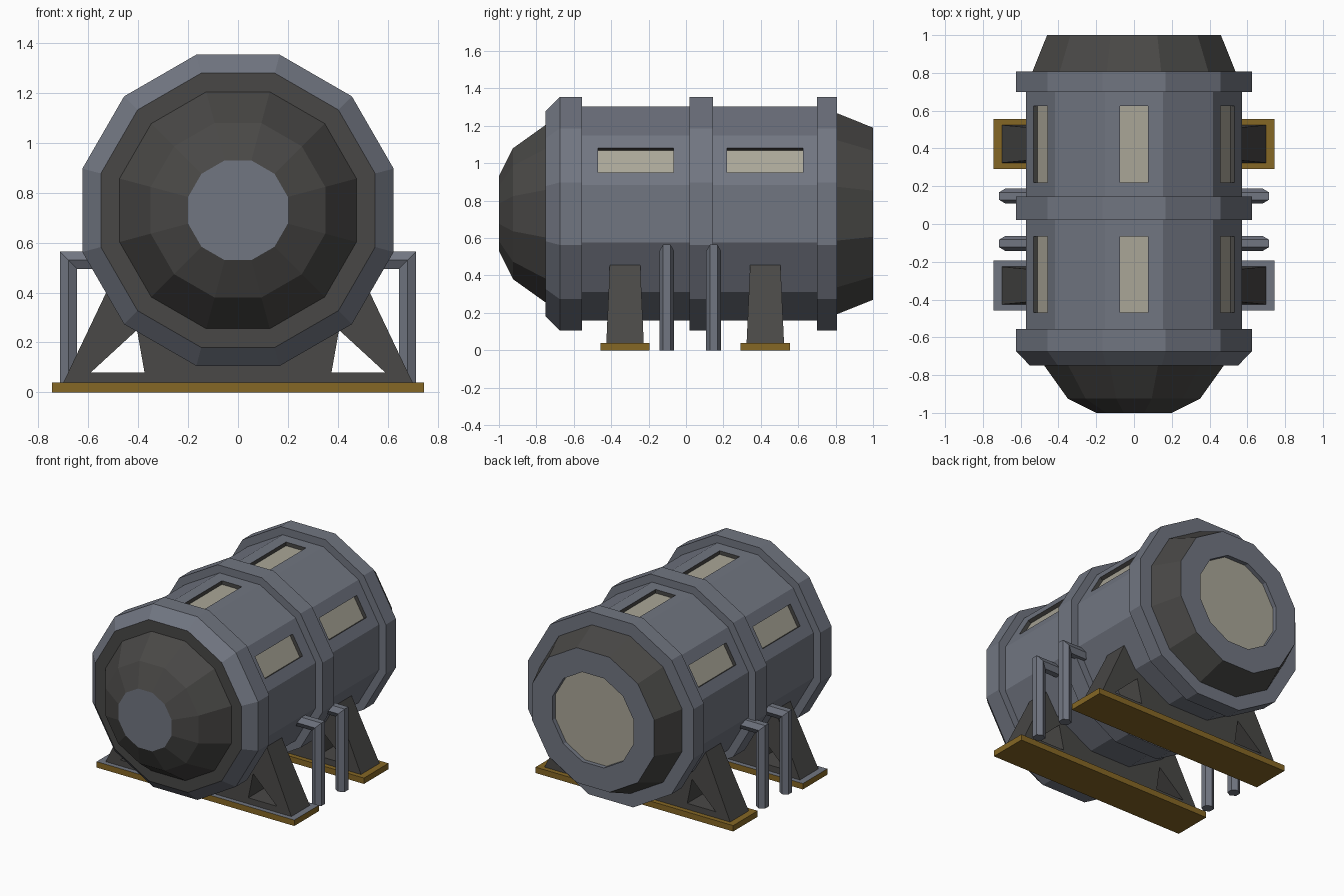
import bpy, bmesh
from math import cos, sin, tan, radians
from mathutils import Vector

cube = bpy.data.objects.get("Cube")
if cube:
    bpy.data.objects.remove(cube, do_unlink=True)

AXIS_Z = 0.73            # height of the hull axis
SIDES = 12
HALF = radians(15)


def material(name, rgb):
    m = bpy.data.materials.new(name)
    m.use_nodes = True
    m.diffuse_color = (*rgb, 1)
    bsdf = m.node_tree.nodes["Principled BSDF"]
    bsdf.inputs["Base Color"].default_value = (*rgb, 1)
    bsdf.inputs["Roughness"].default_value = 0.8
    return m


MATS = [material("blue_grey_metal", (0.165, 0.18, 0.22)),
        material("dark_metal", (0.066, 0.064, 0.061)),
        material("pale_glass", (0.40, 0.38, 0.31)),
        material("brown_base", (0.235, 0.135, 0.018))]
GREY, DARK, GLASS, BROWN = range(4)


def build(name, faces, fix_normals=False):
    """Make a flat-shaded object from (points, material) pairs."""
    bm = bmesh.new()
    for points, mat in faces:
        bm.faces.new([bm.verts.new(p) for p in points]).material_index = mat
    bmesh.ops.remove_doubles(bm, verts=bm.verts, dist=0.0001)
    if fix_normals:
        bmesh.ops.recalc_face_normals(bm, faces=bm.faces)
    mesh = bpy.data.meshes.new(name)
    bm.to_mesh(mesh)
    bm.free()
    for m in MATS:
        mesh.materials.append(m)
    obj = bpy.data.objects.new(name, mesh)
    bpy.context.collection.objects.link(obj)
    return obj


def ring(y, apothem):
    r = apothem / cos(HALF)
    angles = [HALF * (2 * k - 1) for k in range(SIDES)]
    return [Vector((r * cos(a), y, AXIS_Z + r * sin(a))) for a in angles]


def bridge(a, b, mat):
    """Quads joining two rings of points."""
    n = len(a)
    return [((a[k], b[k], b[(k + 1) % n], a[(k + 1) % n]), mat) for k in range(n)]


def lathe(name, profile, mats, front_cap=None, back_cap=None):
    rings = [ring(*p) for p in profile]
    faces = []
    for a, b, mat in zip(rings, rings[1:], mats):
        faces += bridge(a, b, mat)
    if front_cap is not None:
        faces.append((rings[0], front_cap))
    if back_cap is not None:
        faces.append((rings[-1][::-1], back_cap))
    return build(name, faces)


# Hull bays with recessed windows on the top and both upper sides
HULL, COLLAR = 0.572, 0.624


def bay(name, y0, y1):
    a, b = ring(y0, HULL), ring(y1, HULL)
    mid = (y0 + y1) / 2
    faces = []
    for k in range(SIDES):
        if k not in (1, 3, 5):
            j = (k + 1) % SIDES
            faces.append(((a[k], b[k], b[j], a[j]), GREY))
            continue
        ang = 2 * HALF * k
        out = Vector((cos(ang), 0, sin(ang)))
        side = Vector((-sin(ang), 0, cos(ang)))

        def rect(half_y, half_w, depth):
            c = Vector((0, mid, AXIS_Z)) + out * (HULL - depth)
            return [c + Vector((0, half_y * i, 0)) + side * half_w * j
                    for i, j in ((-1, -1), (1, -1), (1, 1), (-1, 1))]

        outer = rect((y1 - y0) / 2, HULL * tan(HALF), 0)
        rim = rect(0.202, 0.075, 0)
        pane = rect(0.202, 0.075, 0.025)
        for p, q, mat in ((outer, rim, GREY), (rim, pane, DARK)):
            for i in range(4):
                j = (i + 1) % 4
                faces.append(((p[i], p[j], q[j], q[i]), mat))
        faces.append((pane, GLASS))
    build(name, faces)


bay("front_bay", -0.555, 0.02)
bay("rear_bay", 0.145, 0.70)

# Nose, collars and tail
lathe("nose_dome", [(-1, 0.20), (-0.925, 0.35), (-0.75, 0.475), (-0.75, 0.55)],
      [DARK] * 3, front_cap=GREY)
lathe("front_collar", [(-0.75, 0.55), (-0.675, COLLAR), (-0.555, COLLAR), (-0.555, HULL)],
      [GREY] * 3)
lathe("middle_collar", [(0.02, HULL), (0.02, COLLAR), (0.145, COLLAR), (0.145, HULL)],
      [GREY] * 3)
lathe("rear_collar", [(0.70, HULL), (0.70, COLLAR), (0.808, COLLAR), (0.808, 0.537)],
      [GREY] * 3)
lathe("tail_cone", [(0.808, 0.537), (1, 0.46), (1, 0.305), (0.97, 0.305)],
      [DARK, GREY, GREY], back_cap=GLASS)


# Cradle legs: tapered plates with a triangular opening on each side
def cradle(name, y):
    def pt(x, z, face):
        return Vector((x, y + face * (0.1 - 0.045 * (z - 0.04)), z))

    faces = []
    for s in (-1, 1):
        foot, top = (0.70 * s, 0.04), (0.50 * s, 0.46)
        mid_top, mid_foot = (0, 0.46), (0, 0.04)
        h1, h2, h3 = (0.59 * s, 0.08), (0.375 * s, 0.08), (0.405 * s, 0.25)
        for f in (-1, 1):
            for poly in ((foot, top, h3, h1), (mid_foot, foot, h1, h2),
                         (top, mid_top, mid_foot, h2, h3)):
                faces.append(([pt(*p, f) for p in poly], DARK))
        for p, q in ((mid_foot, foot), (foot, top), (top, mid_top),
                     (h1, h2), (h2, h3), (h3, h1)):
            faces.append(([pt(*p, -1), pt(*q, -1), pt(*q, 1), pt(*p, 1)], DARK))
    build(name, faces, fix_normals=True)


# Base plates
def base(name, y, top_mat):
    lo, hi = [[Vector((0.745 * i, y + 0.132 * j, z))
               for i, j in ((-1, -1), (1, -1), (1, 1), (-1, 1))] for z in (0, 0.04)]
    faces = bridge(lo, hi, BROWN) + [(lo, BROWN), (hi, top_mat)]
    build(name, faces, fix_normals=True)


for label, y, top_mat in (("front", -0.326, GREY), ("rear", 0.424, BROWN)):
    cradle(label + "_cradle", y)
    base(label + "_base_plate", y, top_mat)


# Hexagonal pipes bending from the hull down to the ground
def pipe(name, s, y):
    hexagon = [(0.04 * cos(radians(60 * k)), 0.04 * sin(radians(60 * k))) for k in range(6)]
    hull_end = [Vector((0.50 * s, y + u, 0.53 + v)) for u, v in hexagon]
    elbow = [Vector((s * (0.68 + v), y + u, 0.53 + v)) for u, v in hexagon]
    ground = [Vector((s * (0.68 + v), y + u, 0)) for u, v in hexagon]
    faces = bridge(hull_end, elbow, GREY) + bridge(elbow, ground, GREY)
    faces += [(hull_end, GREY), (ground, GREY)]
    build(name, faces, fix_normals=True)


for side_name, s in (("left", 1), ("right", -1)):
    pipe(side_name + "_front_pipe", s, -0.103)
    pipe(side_name + "_rear_pipe", s, 0.148)
